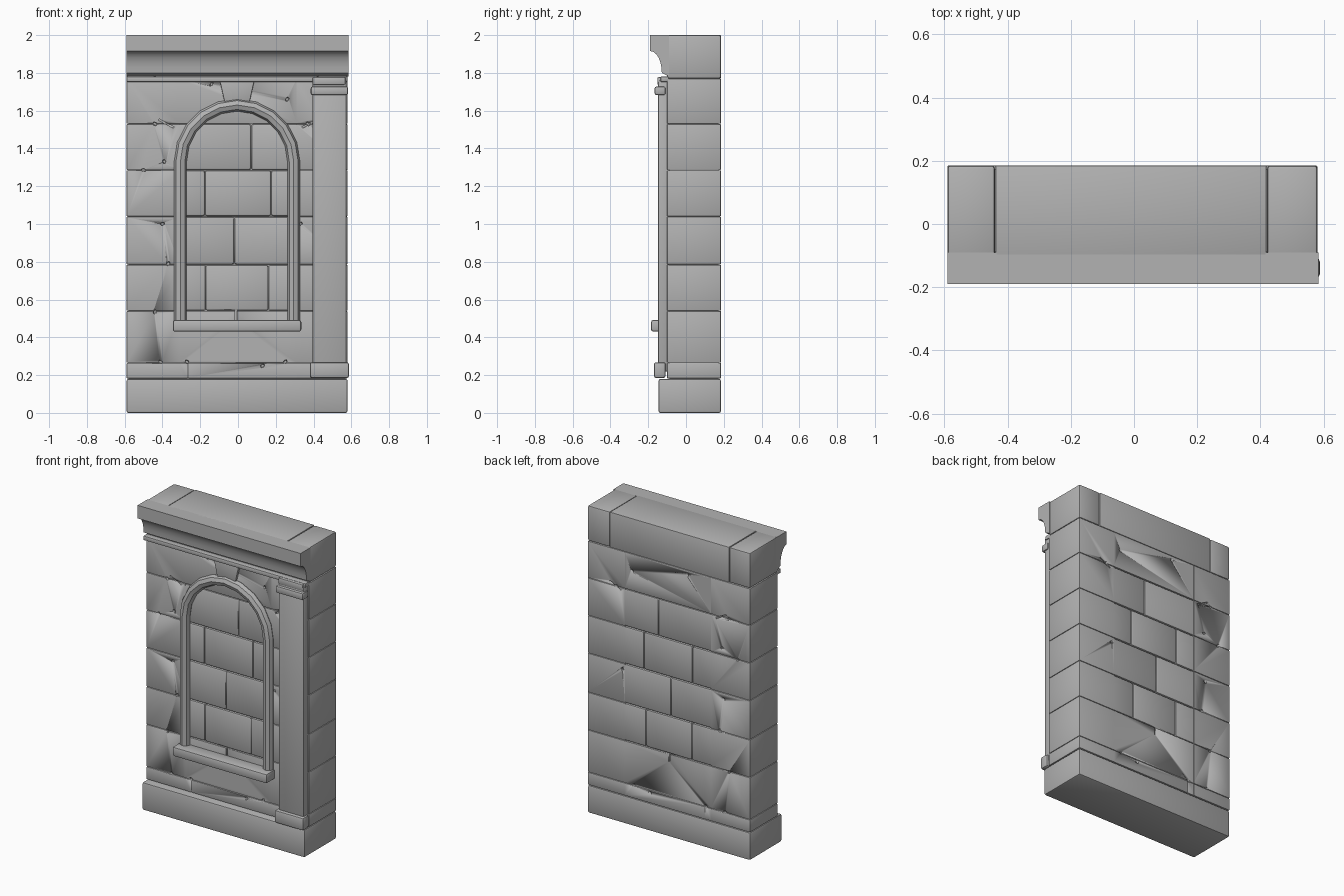
import bpy, bmesh, math, random
from mathutils import Matrix, Vector

random.seed(4)
if "Cube" in bpy.data.objects:
    bpy.data.objects.remove(bpy.data.objects["Cube"])

stone = bpy.data.materials.new("grey stone")
stone.use_nodes = True
GREY = (0.45, 0.45, 0.45, 1)
stone.diffuse_color = GREY
stone.node_tree.nodes["Principled BSDF"].inputs["Base Color"].default_value = GREY

LEFT, RIGHT, FRONT, BACK = -0.59, 0.58, -0.10, 0.185


def finish(name, bm, angle=35):
    bmesh.ops.recalc_face_normals(bm, faces=bm.faces)
    mesh = bpy.data.meshes.new(name)
    bm.to_mesh(mesh)
    bm.free()
    ob = bpy.data.objects.new(name, mesh)
    bpy.context.collection.objects.link(ob)
    mesh.materials.append(stone)
    smooth(ob, angle)
    return ob


def smooth(ob, angle=35):
    bpy.ops.object.select_all(action='DESELECT')
    ob.select_set(True)
    bpy.context.view_layer.objects.active = ob
    bpy.ops.object.shade_smooth_by_angle(angle=math.radians(angle))


def add_box(bm, x, y, z, bevel=0.0, flush=(), segments=2):
    """Box from (min, max) pairs; x sides listed in flush stay sharp."""
    size = [b - a for a, b in (x, y, z)]
    mid = Vector([(a + b) / 2 for a, b in (x, y, z)])
    mat = Matrix.Translation(mid) @ Matrix.Diagonal((*size, 1))
    verts = bmesh.ops.create_cube(bm, size=1, matrix=mat)["verts"]
    if bevel:
        edges = {e for v in verts for e in v.link_edges}
        keep = [e for e in edges if not any(
            all(abs(v.co.x - s) < 1e-4 for v in e.verts) for s in flush)]
        bmesh.ops.bevel(bm, geom=keep, offset=bevel, segments=segments,
                        profile=0.5, affect='EDGES')


def box(name, x, y, z, bevel=0.01):
    bm = bmesh.new()
    add_box(bm, x, y, z, bevel)
    return finish(name, bm)


def prism(name, points, axis, lo, hi, bevel=0.0):
    """Extrude a 2D outline along x (points are y, z) or y (points are x, z)."""
    bm = bmesh.new()
    verts = [bm.verts.new((lo, a, b) if axis == 'x' else (a, lo, b)) for a, b in points]
    face = bm.faces.new(verts)
    ext = bmesh.ops.extrude_face_region(bm, geom=[face])["geom"]
    move = (hi - lo, 0, 0) if axis == 'x' else (0, hi - lo, 0)
    bmesh.ops.translate(bm, vec=move, verts=[v for v in ext if isinstance(v, bmesh.types.BMVert)])
    if bevel:
        bmesh.ops.bevel(bm, geom=bm.edges[:], offset=bevel, segments=2, profile=0.5, affect='EDGES')
    return finish(name, bm)


# Wall courses: bottom, top, joints, bevel of the middle bricks
courses = [
    (0.182, 0.265, [-0.265], 0.003),
    (0.265, 0.54, [], 0.003),
    (0.54, 0.785, [-0.17, 0.16], 0.012),
    (0.785, 1.04, [-0.02], 0.012),
    (1.04, 1.285, [-0.175, 0.175], 0.012),
    (1.285, 1.53, [0.07], 0.012),
    (1.53, 1.77, [], 0.003),
]
SPAN = 0.31
bm = bmesh.new()
for bottom, top, joints, bevel in courses:
    z = (bottom + 0.001, top - 0.001)
    xs = [-SPAN, *joints, SPAN]
    for a, b in zip(xs, xs[1:]):
        add_box(bm, (a, b), (FRONT, BACK), z, bevel, flush=(-SPAN, SPAN))
    add_box(bm, (LEFT, -SPAN - 0.0005), (FRONT, BACK), z, 0.004, flush=(-SPAN - 0.0005,))
    add_box(bm, (SPAN + 0.0005, RIGHT), (FRONT, BACK), z, 0.004, flush=(SPAN + 0.0005,))
wall = finish("wall_blocks", bm)

# Worn chips and cracks cut from both faces of the wall
cutter_bm = bmesh.new()
chips = [(-0.44, 1.53), (-0.39, 1.33), (-0.5, 1.285), (-0.4, 1.0), (-0.37, 0.79),
         (-0.44, 0.535), (-0.41, 0.27), (-0.27, 0.27), (0.13, 0.25), (0.25, 0.27),
         (0.37, 1.53), (0.26, 1.66), (0.33, 1.0), (-0.14, 1.74)]
for x, z in chips:
    for y in (FRONT, BACK):
        mat = (Matrix.Translation((x, y, z)) @ Matrix.Rotation(random.uniform(0, 3), 4, 'Y')
               @ Matrix.Diagonal((0.014, 0.02, 0.01, 1)))
        bmesh.ops.create_icosphere(cutter_bm, subdivisions=1, radius=1, matrix=mat)
for y in (FRONT, BACK):
    add_box(cutter_bm, (-0.015, -0.005), (y - 0.01, y + 0.01), (0.49, 0.545))
    for degrees in (28, 152):
        mat = (Matrix.Translation((0, y, 1.33)) @ Matrix.Rotation(-math.radians(degrees), 4, 'Y')
               @ Matrix.Translation((0.43, 0, 0)) @ Matrix.Diagonal((0.09, 0.02, 0.008, 1)))
        bmesh.ops.create_cube(cutter_bm, size=1, matrix=mat)
cutter = finish("chip_cutter", cutter_bm)
cutter.hide_render = True
cutter.hide_viewport = True
cut = wall.modifiers.new("chips", 'BOOLEAN')
cut.operation = 'DIFFERENCE'
cut.solver = 'EXACT'
cut.use_self = True
cut.object = cutter

# Mortar behind the joints
box("mortar_core", (LEFT + 0.01, RIGHT - 0.01), (FRONT + 0.012, BACK - 0.012), (0.05, 1.95), 0)

# Top course and plinth
for name, a, b in (("right_top_block", LEFT, -0.44), ("middle_top_block", -0.438, 0.419),
                   ("left_top_block", 0.421, RIGHT)):
    box(name, (a, b), (FRONT, BACK), (1.771, 2.0), 0.003 if "middle" in name else 0.01)
box("plinth", (LEFT, RIGHT), (-0.145, BACK), (0, 0.18), 0.01)

# Cornice with a hollow curve, and the thin band under it
cove = [(-0.188 + 0.06 * math.sin(t * math.pi / 12), 1.80 + 0.115 * math.cos(t * math.pi / 12))
        for t in range(7)]
prism("cornice", [(FRONT + 0.01, 2.0), (-0.19, 2.0), (-0.19, 1.915), *cove, (FRONT + 0.01, 1.78)],
      'x', LEFT, RIGHT + 0.004)
box("cornice_band", (LEFT, RIGHT), (-0.135, FRONT + 0.01), (1.752, 1.781), 0.006)

# Pilaster on one side
box("pilaster_shaft", (0.395, 0.575), (-0.148, FRONT + 0.01), (0.22, 1.76), 0.008)
box("pilaster_base", (0.38, 0.588), (-0.17, FRONT - 0.008), (0.185, 0.268), 0.012)
box("pilaster_collar", (0.385, 0.583), (-0.166, FRONT - 0.008), (1.682, 1.728), 0.01)
box("pilaster_cap", (0.395, 0.57), (-0.152, FRONT + 0.01), (1.735, 1.778), 0.008)

# Blind window: arched moulding, sill and keystone
arch = [(math.cos(math.pi * i / 10) * 0.3, 1.33 + math.sin(math.pi * i / 10) * 0.3)
        for i in range(11)]
path = [(0.3, 0.46), *arch, (-0.3, 0.46)]
curve = bpy.data.curves.new("arch_moulding", 'CURVE')
curve.dimensions = '3D'
curve.bevel_depth = 0.033
curve.bevel_resolution = 2
spline = curve.splines.new('POLY')
spline.points.add(len(path) - 1)
for point, (x, z) in zip(spline.points, path):
    point.co = (x - 0.005, FRONT - 0.006, z, 1)
moulding = bpy.data.objects.new("arch_moulding", curve)
bpy.context.collection.objects.link(moulding)
curve.materials.append(stone)
bpy.ops.object.select_all(action='DESELECT')
moulding.select_set(True)
bpy.context.view_layer.objects.active = moulding
bpy.ops.object.convert(target='MESH')
smooth(bpy.context.view_layer.objects.active, 40)

box("window_sill", (-0.345, 0.335), (-0.185, FRONT + 0.01), (0.43, 0.492), 0.012)
prism("keystone", [(-0.068, 1.63), (0.058, 1.63), (0.088, 1.765), (-0.098, 1.765)],
      'y', -0.115, FRONT + 0.02, 0.005)
